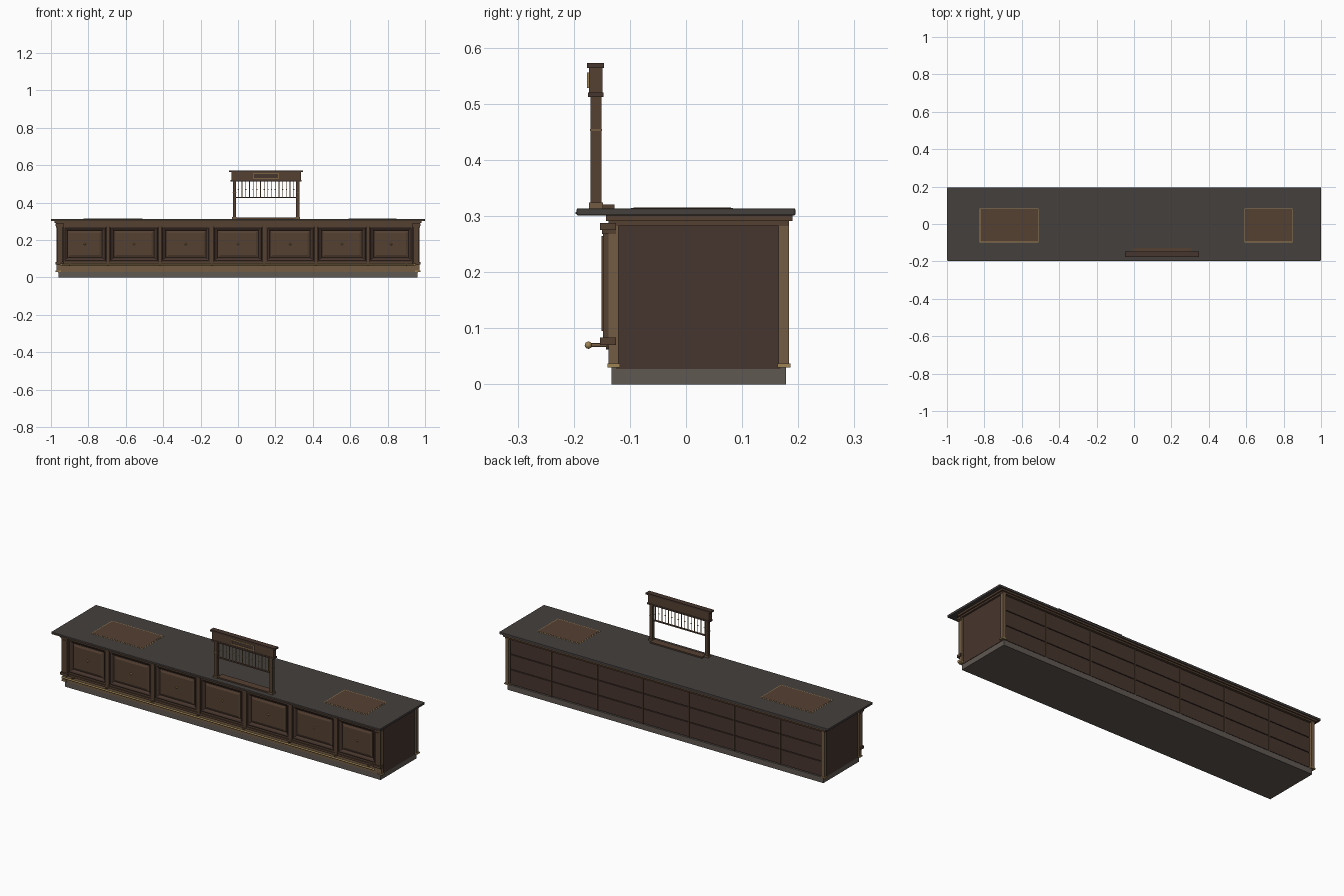
import bpy, bmesh, math
from mathutils import Matrix, Vector

if "Cube" in bpy.data.objects:
    bpy.data.objects.remove(bpy.data.objects["Cube"])

def material(name, r, g, b):
    m = bpy.data.materials.new(name)
    m.diffuse_color = (r, g, b, 1)
    m.use_nodes = True
    m.node_tree.nodes["Principled BSDF"].inputs["Base Color"].default_value = m.diffuse_color
    return m

WOOD = material("walnut", .09, .052, .032)
DARK = material("dark_walnut", .062, .036, .026)
TAN = material("light_oak", .17, .107, .058)
BRASS = material("brass", .34, .23, .09)
STONE = material("dark_stone", .058, .051, .048)
GREY = material("plinth_stone", .115, .098, .085)

def finish(name, bm, mat, smooth=False):
    me = bpy.data.meshes.new(name)
    bmesh.ops.recalc_face_normals(bm, faces=bm.faces)
    bm.to_mesh(me)
    bm.free()
    ob = bpy.data.objects.new(name, me)
    bpy.context.collection.objects.link(ob)
    me.materials.append(mat)
    if smooth:
        bpy.context.view_layer.objects.active = ob
        ob.select_set(True)
        bpy.ops.object.shade_smooth_by_angle(angle=math.radians(40))
        ob.select_set(False)
    return ob

def boxes(name, mat, *bounds, bevel=0):
    bm = bmesh.new()
    for x0, x1, y0, y1, z0, z1 in bounds:
        m = Matrix.Translation(((x0+x1)/2, (y0+y1)/2, (z0+z1)/2)) @ Matrix.Diagonal((x1-x0, y1-y0, z1-z0, 1))
        bmesh.ops.create_cube(bm, size=1, matrix=m)
    ob = finish(name, bm, mat)
    if bevel:
        mod = ob.modifiers.new("edge", 'BEVEL')
        mod.width, mod.segments = bevel, 2
    return ob

def cylinders(name, mat, *rods, sides=12, balls=()):
    bm = bmesh.new()
    for a, b, r in rods:
        a, b = Vector(a), Vector(b)
        rot = (b-a).to_track_quat('Z', 'Y').to_matrix().to_4x4()
        bmesh.ops.create_cone(bm, cap_ends=True, segments=sides, radius1=r, radius2=r,
                              depth=(b-a).length, matrix=Matrix.Translation((a+b)/2) @ rot)
    for p, r in balls:
        bmesh.ops.create_uvsphere(bm, u_segments=12, v_segments=8, radius=r, matrix=Matrix.Translation(p))
    return finish(name, bm, mat, True)

def stepped_panel(name, mat, x0, x1, z0, z1, steps):
    # nested rectangles: each step is (inset, y)
    bm = bmesh.new()
    rings = [[bm.verts.new((x, y, z)) for x, z in
              ((x0+i, z0+i), (x1-i, z0+i), (x1-i, z1-i), (x0+i, z1-i))] for i, y in steps]
    for a, b in zip(rings, rings[1:]):
        for k in range(4):
            bm.faces.new((a[k], a[(k+1) % 4], b[(k+1) % 4], b[k]))
    bm.faces.new(rings[-1])
    bm.faces.new(rings[0][::-1])
    return finish(name, bm, mat)

def frame(x0, x1, y0, y1, z0, z1, t):
    # four boxes forming an upright frame
    return ((x0, x1, y0, y1, z0, z0+t), (x0, x1, y0, y1, z1-t, z1),
            (x0, x0+t, y0, y1, z0+t, z1-t), (x1-t, x1, y0, y1, z0+t, z1-t))

# Plinth, carcass and counter top
boxes("plinth", GREY, (-.96, .96, -.133, .178, 0, .03))
boxes("carcass", DARK, (-.962, .962, -.125, .168, .028, .29))
boxes("base_board", TAN, (-.965, .965, -.134, -.12, .03, .066))
boxes("base_moulding", WOOD, (-.965, .965, -.14, -.12, .066, .078))
boxes("frieze", WOOD, (-.972, .972, -.138, .184, .282, .291), (-.98, .98, -.143, .19, .291, .301))
boxes("counter_top", STONE, (-1, 1, -.195, .195, .301, .314), bevel=.003)
boxes("front_edge_trim", TAN, (-.995, .995, -.197, -.19, .304, .307))

# Corner posts with small feet
posts, feet = [], []
for s in (-1, 1):
    for y0, y1 in ((-.138, -.12), (.165, .184)):
        xa, xb = sorted((s*.95, s*.97))
        posts.append((xa, xb, y0, y1, .03, .285))
        xa, xb = sorted((s*.947, s*.975))
        feet.append((xa, xb, y0-.002, y1+.002, .03, .037))
boxes("corner_posts", TAN, *posts)
boxes("corner_post_feet", BRASS, *feet)

# Front pilasters at both ends
for s, side in ((-1, "left"), (1, "right")):
    c = s*.953
    boxes(side+"_pilaster", WOOD, (c-.016, c+.016, -.148, -.125, .08, .28),
          (c-.009, c+.009, -.151, -.14, .095, .265))
    boxes(side+"_pilaster_capital", WOOD, (c-.022, c+.022, -.153, -.125, .275, .288),
          (c-.019, c+.019, -.15, -.125, .268, .275))
    boxes(side+"_pilaster_base", WOOD, (c-.022, c+.022, -.153, -.125, .07, .084))

# Seven front panels, stiles and rosettes
edges = [-.935, -.695, -.417, -.14, .14, .417, .695, .935]
boxes("front_rails", WOOD, (-.94, .94, -.136, -.12, .27, .284), (-.94, .94, -.136, -.12, .076, .086))
boxes("front_stiles", WOOD, *[(e-.009, e+.009, -.141, -.12, .078, .284) for e in edges[1:-1]])
for i, (a, b) in enumerate(zip(edges, edges[1:])):
    l, r = a+.011, b-.011
    if i == 0: l = a+.003
    if i == 6: r = b-.003
    stepped_panel(f"front_panel_frame_{i+1}", DARK, l, r, .086, .271,
                  [(0, -.12), (0, -.137), (.006, -.139), (.014, -.136), (.02, -.128)])
    stepped_panel(f"front_panel_field_{i+1}", WOOD, l+.022, r-.022, .108, .249,
                  [(0, -.124), (0, -.13), (.012, -.135)])
    c = (l+r)/2
    bm = bmesh.new()
    bmesh.ops.create_cone(bm, cap_ends=True, segments=4, radius1=.008, radius2=.003, depth=.005,
                          matrix=Matrix.Translation((c, -.1365, .1785)) @ Matrix.Rotation(math.pi/2, 4, 'X'))
    finish(f"panel_rosette_{i+1}", bm, BRASS)

# Foot rail on brackets
RY, RZ = -.174, .07
ends = [(s*.945, RY, RZ) for s in (-1, 1)]
brackets = [-.9] + edges[1:-1] + [.9]
cylinders("foot_rail", BRASS, (*ends, .005), balls=[(p, .0065) for p in ends])
cylinders("foot_rail_brackets", TAN, *[((x, RY, RZ), (x, -.13, RZ), .0035) for x in brackets],
          *[((x, -.143, RZ), (x, -.133, RZ), .008) for x in brackets])

# Back: three rows of flat fronts per bay, separated by narrow joints
fronts = []
back_edges = [-.95] + edges[1:-1] + [.95]
for a, b in zip(back_edges, back_edges[1:]):
    for k in range(3):
        z = .034 + k*.083
        fronts.append((a+.004, b-.004, .16, .175, z, z+.079))
boxes("back_fronts", DARK, *fronts)
boxes("back_stiles", WOOD, *[(e-.003, e+.003, .16, .178, .03, .284) for e in edges[1:-1]])

# Inlaid writing mats with brass borders
for n, x0, x1 in (("left", -.825, -.51), ("right", .59, .848)):
    y0, y1 = -.098, .084
    boxes(n+"_mat_border", BRASS, (x0, x1, y0, y1, .312, .3148))
    boxes(n+"_mat", WOOD, (x0+.004, x1-.004, y0+.004, y1-.004, .312, .3155))

# Service window: posts, sill, header
X0, X1, CX = -.02, .32, .15
boxes("window_posts", WOOD, (X0-.008, X0+.01, -.17, -.151, .314, .515), (X1-.01, X1+.008, -.17, -.151, .314, .515))
boxes("window_post_feet", TAN, (X0-.011, X0+.013, -.173, -.148, .314, .324), (X1-.013, X1+.011, -.173, -.148, .314, .324))
boxes("window_post_collars", TAN, (X0-.009, X0+.011, -.171, -.15, .452, .455), (X1-.011, X1+.009, -.171, -.15, .452, .455))
boxes("window_sill", WOOD, (X0+.012, X1-.012, -.168, -.127, .314, .321))
boxes("window_header", WOOD, (-.036, .336, -.173, -.149, .518, .566))
boxes("header_lower_moulding", DARK, (-.04, .34, -.175, -.147, .512, .52))
boxes("header_cornice", DARK, (-.047, .347, -.176, -.146, .564, .573))

# Blank sign plate with brass surround
boxes("sign_plate", DARK, (.085, .215, -.175, -.17, .532, .554))
boxes("sign_surround", BRASS, *frame(.08, .22, -.1765, -.17, .528, .556, .004))

# Window grille
bars = [X0+.012 + (X1-X0-.024)*(k+.5)/16 for k in range(16)]
cylinders("grille_bars", BRASS, *[((x, -.161, .428), (x, -.161, .514), .0018) for x in bars],
          sides=8, balls=[((x, -.161, .47), .0035) for x in bars])
boxes("grille_bottom_rail", WOOD, (X0+.008, X1-.008, -.164, -.158, .424, .431))
